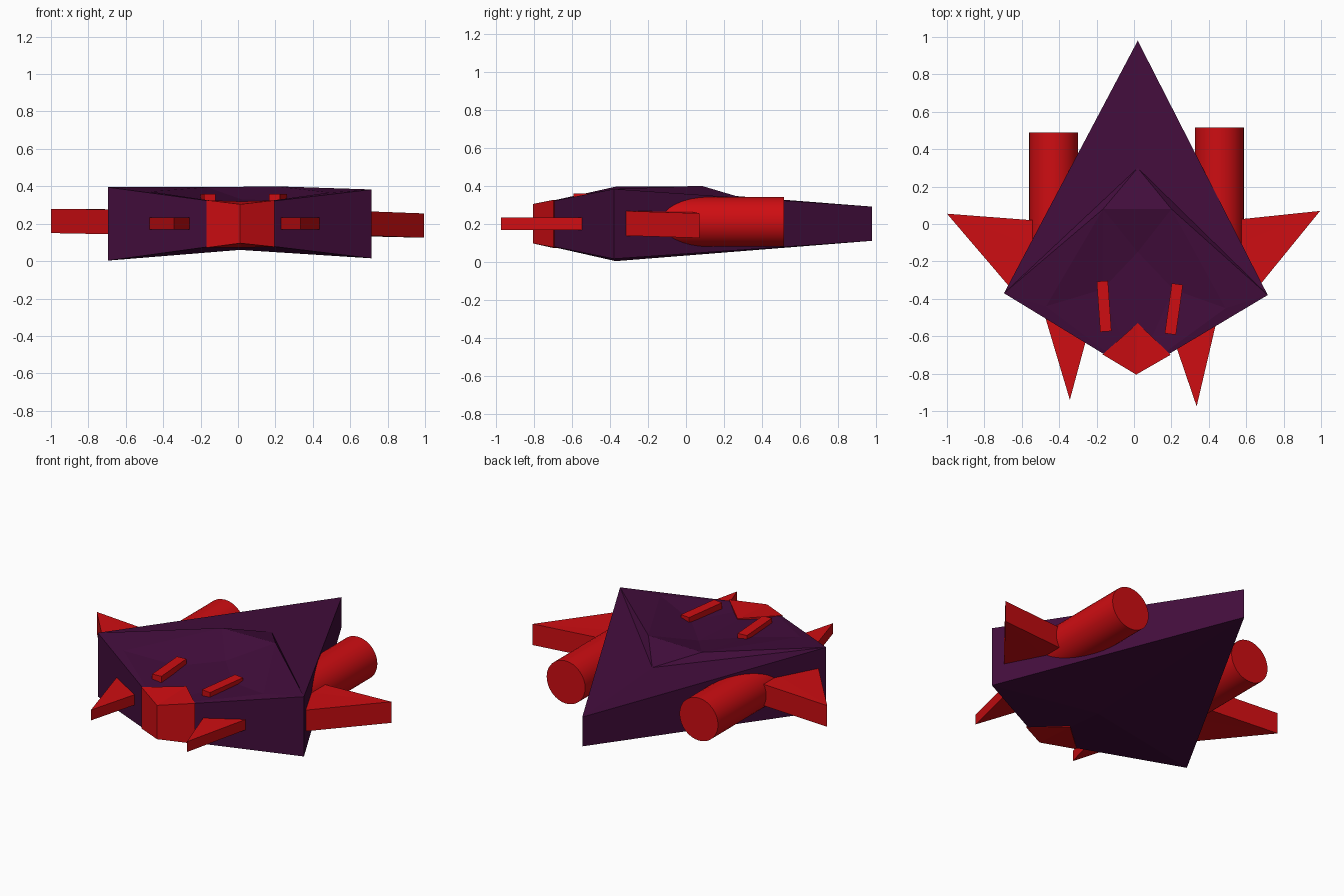
import bpy, bmesh, math
from mathutils import Matrix

if "Cube" in bpy.data.objects:
    bpy.data.objects.remove(bpy.data.objects["Cube"])


def material(name, color):
    m = bpy.data.materials.new(name)
    m.diffuse_color = (*color, 1)
    m.use_nodes = True
    m.node_tree.nodes["Principled BSDF"].inputs["Base Color"].default_value = m.diffuse_color
    return m


PURPLE = material("dark_purple", (0.055, 0.004, 0.045))
RED = material("red", (0.62, 0.004, 0.006))


def finish(bm, name, mat):
    bmesh.ops.recalc_face_normals(bm, faces=bm.faces)
    me = bpy.data.meshes.new(name)
    bm.to_mesh(me)
    bm.free()
    me.materials.append(mat)
    ob = bpy.data.objects.new(name, me)
    bpy.context.collection.objects.link(ob)
    return ob


def prism(name, bottom, top, mat):
    """Closed block between two matching outlines."""
    bm = bmesh.new()
    lo = [bm.verts.new(p) for p in bottom]
    hi = [bm.verts.new(p) for p in top]
    n = len(lo)
    for ring in (lo, hi):
        for i in range(1, n - 1):
            bm.faces.new((ring[0], ring[i], ring[i + 1]))
    for i in range(n):
        j = (i + 1) % n
        bm.faces.new((lo[i], lo[j], hi[j], hi[i]))
    return finish(bm, name, mat)


def slab(name, outline, z0, z1, mat):
    return prism(name, [(x, y, z0) for x, y in outline],
                 [(x, y, z1) for x, y in outline], mat)


# Kite-shaped hull with raised rim and shallow sunken deck
bm = bmesh.new()
points = {
    "tip": (0.02, 0.98, 0.29), "tip_b": (0.02, 0.98, 0.11),
    "back": (0.01, -0.80, 0.30), "back_b": (0.01, -0.80, 0.10),
    "cL": (-0.695, -0.37, 0.395), "cL_b": (-0.695, -0.37, 0.003),
    "cR": (0.715, -0.38, 0.383), "cR_b": (0.715, -0.38, 0.015),
    "front": (0.02, 0.30, 0.335), "pit": (0.02, -0.15, 0.33),
    "rimL": (-0.165, 0.08, 0.395), "rimR": (0.20, 0.08, 0.40),
    "sideL": (-0.47, -0.44, 0.372), "sideR": (0.49, -0.45, 0.367),
    "deckL": (-0.17, -0.35, 0.325), "deckR": (0.21, -0.35, 0.325),
    "belly": (0.01, -0.30, 0.06),
}
v = {k: bm.verts.new(p) for k, p in points.items()}
for s in "LR":
    c, rim, side, deck = "c" + s, "rim" + s, "side" + s, "deck" + s
    for f in (("tip", c, "front"), ("front", c, rim), (c, side, rim),
              (c, "back", side), (rim, side, deck), (rim, deck, "pit"),
              (side, "back", deck), (deck, "back", "pit"),
              ("tip_b", c + "_b", "belly"), ("back_b", c + "_b", "belly"),
              ("tip", c, c + "_b", "tip_b"), ("back", c, c + "_b", "back_b")):
        bm.faces.new([v[k] for k in f])
bm.faces.new([v[k] for k in ("front", "rimL", "rimR")])
bm.faces.new([v[k] for k in ("pit", "rimL", "rimR")])
finish(bm, "hull", PURPLE)

# Red nose block wrapped over the pointed hull end
nose = [(0.012, -0.805), (-0.168, -0.697), (0.02, -0.53), (0.196, -0.699)]
prism("nose_block", [(x, y, z) for (x, y), z in zip(nose, (0.096, 0.072, 0.073, 0.076))],
      [(x, y, z) for (x, y), z in zip(nose, (0.304, 0.326, 0.319, 0.325))], RED)

# Swept side wings
for name, tip, z in (("left_wing", (-1.0, 0.055), ((0.15, 0.28), (0.143, 0.275))),
                     ("right_wing", (0.995, 0.07), ((0.125, 0.255), (0.138, 0.268)))):
    s = math.copysign(1, tip[0])
    base = [(s * 0.645, -0.36), (s * 0.45, -0.15), (s * 0.45, 0.013)]
    prism(name, [(*tip, z[0][0])] + [(*p, z[1][0]) for p in base],
          [(*tip, z[0][1])] + [(*p, z[1][1]) for p in base], RED)

# Small pointed fins by the nose
slab("left_fin", [(-0.343, -0.94), (-0.48, -0.48), (-0.24, -0.56)], 0.168, 0.232, RED)
slab("right_fin", [(0.335, -0.975), (0.446, -0.50), (0.20, -0.58)], 0.168, 0.232, RED)

# Engine cylinders
for name, x, y_end in (("left_engine", -0.43, 0.49), ("right_engine", 0.457, 0.515)):
    bm = bmesh.new()
    length = y_end + 0.12
    mat = Matrix.Translation((x, y_end - length / 2, 0.21)) @ Matrix.Rotation(math.pi / 2, 4, 'X')
    bmesh.ops.create_cone(bm, cap_ends=True, segments=32, radius1=0.131,
                          radius2=0.131, depth=length, matrix=mat)
    ob = finish(bm, name, RED)
    bpy.context.view_layer.objects.active = ob
    ob.select_set(True)
    bpy.ops.object.shade_smooth_by_angle(angle=math.radians(30))
    ob.select_set(False)

# Bars on the deck
for name, x, y, angle in (("left_bar", -0.16, -0.44, 4), ("right_bar", 0.213, -0.455, -8)):
    bm = bmesh.new()
    mat = (Matrix.Translation((x, y, 0.335)) @ Matrix.Rotation(math.radians(angle), 4, 'Z')
           @ Matrix.Diagonal((0.06, 0.27, 0.046, 1)))
    bmesh.ops.create_cube(bm, size=1, matrix=mat)
    finish(bm, name, RED)
